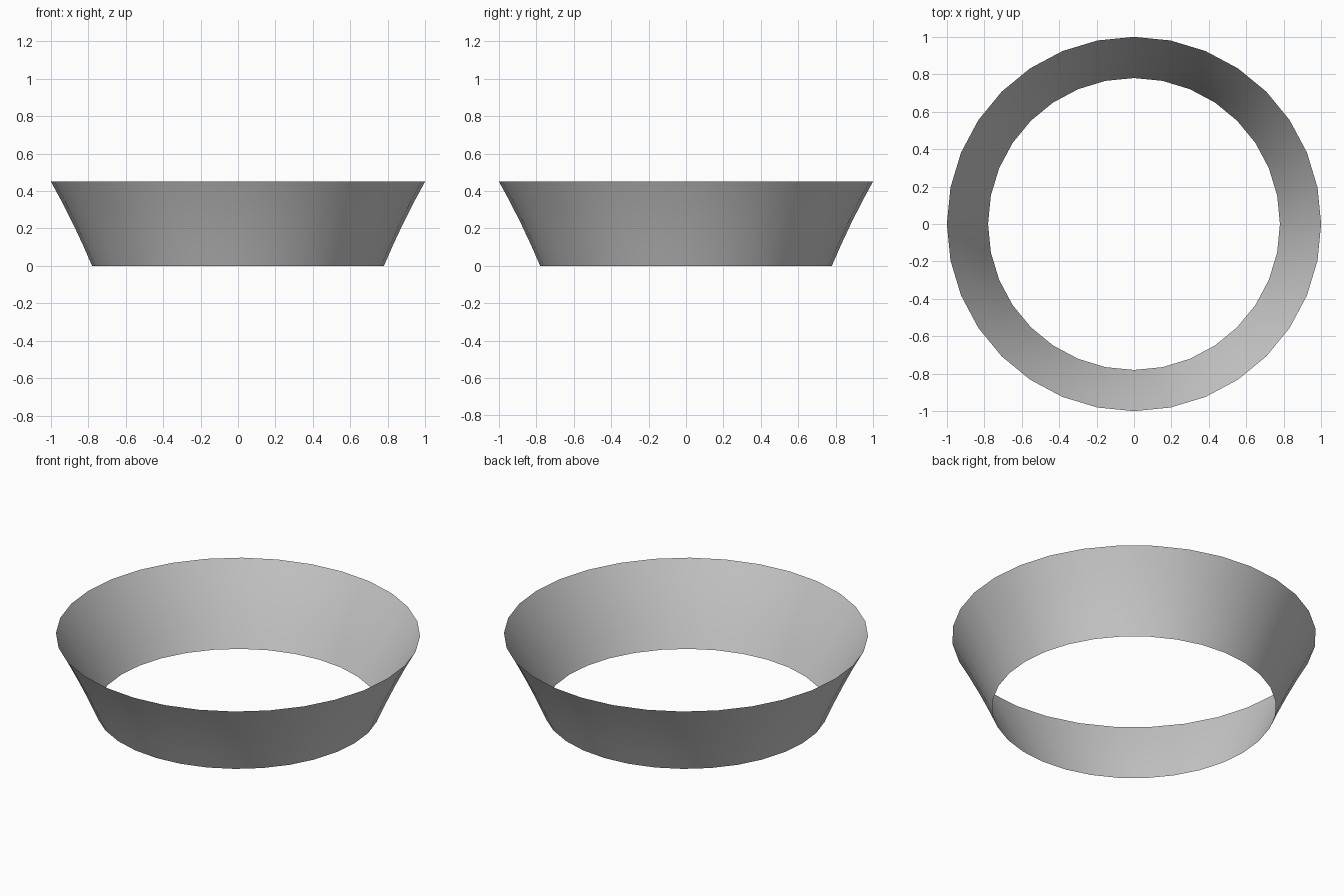
import bpy, bmesh
from math import cos, sin, tau

if "Cube" in bpy.data.objects:
    bpy.data.objects.remove(bpy.data.objects["Cube"])

SIDES = 32
# Open flared wall: radius, height from bottom rim to top rim
PROFILE = [(0.78, 0.0), (0.828, 0.11), (0.882, 0.225), (0.94, 0.34), (1.0, 0.45)]

bm = bmesh.new()
rings = [[bm.verts.new((r * cos(tau * i / SIDES), r * sin(tau * i / SIDES), z))
          for i in range(SIDES)] for r, z in PROFILE]

# Bridge neighbouring rings, normals outward
for low, high in zip(rings, rings[1:]):
    for i in range(SIDES):
        j = (i + 1) % SIDES
        bm.faces.new((low[i], low[j], high[j], high[i])).smooth = True

mesh = bpy.data.meshes.new("flared_ring")
bm.to_mesh(mesh)
bm.free()
ring = bpy.data.objects.new("flared_ring", mesh)
bpy.context.collection.objects.link(ring)
